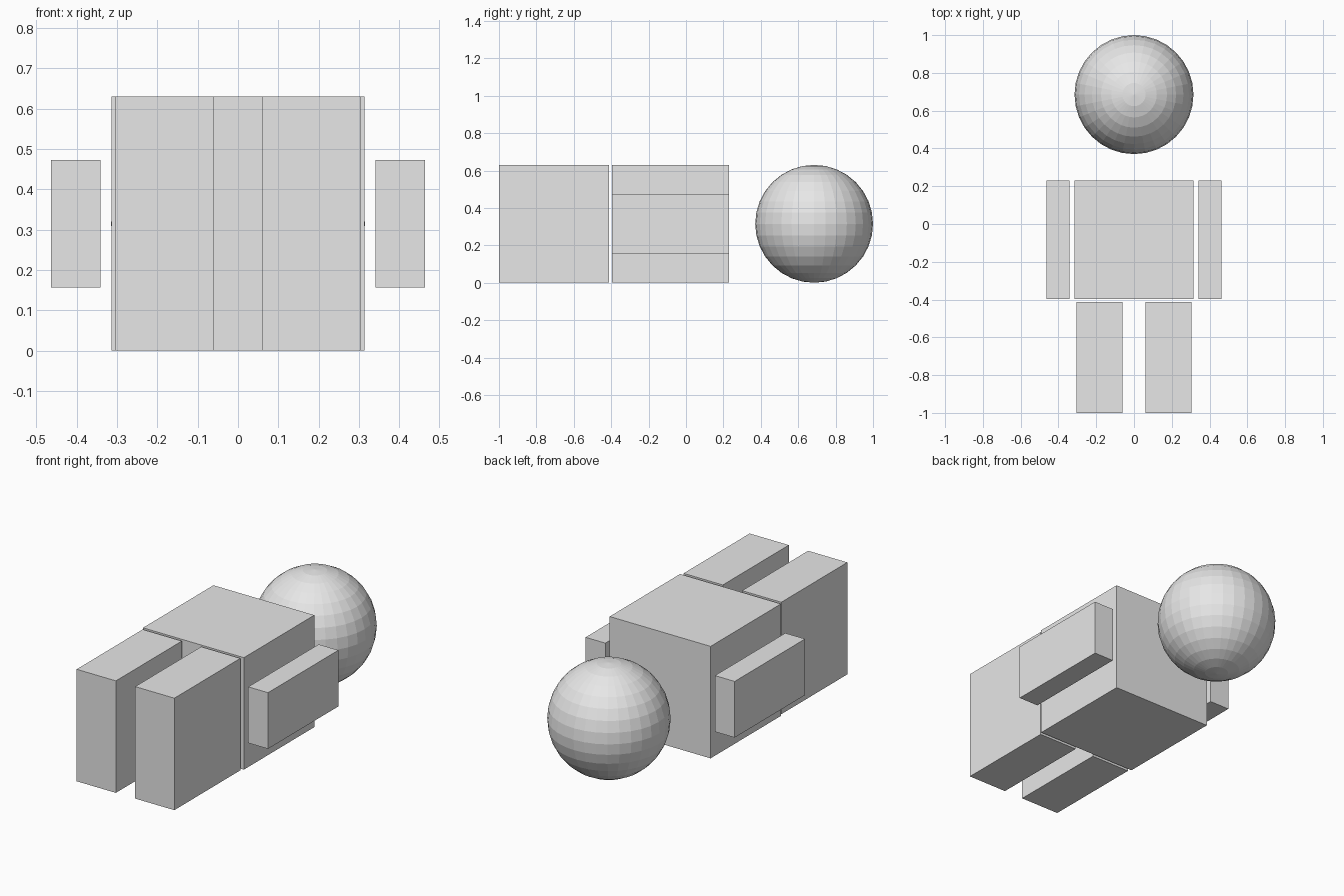
import bpy

old = bpy.data.objects.get("Cube")
if old:
    bpy.data.objects.remove(old, do_unlink=True)

# Single plain grey
grey = bpy.data.materials.new("light_grey")
grey.use_nodes = True
colour = (0.8, 0.8, 0.8, 1)
grey.diffuse_color = colour
grey.node_tree.nodes["Principled BSDF"].inputs["Base Color"].default_value = colour

HEIGHT = 0.63


def block(name, x, y, z):
    """Box spanning the given (low, high) ranges."""
    spans = (x, y, z)
    bpy.ops.mesh.primitive_cube_add(size=1, location=[(a + b) / 2 for a, b in spans])
    part = bpy.context.object
    part.name = name
    part.scale = [b - a for a, b in spans]
    bpy.ops.object.transform_apply(location=False, rotation=False, scale=True)
    part.data.materials.append(grey)


# Torso
block("torso", (-0.314, 0.314), (-0.396, 0.23), (0, HEIGHT))

# Arms and legs, one per side
for side, s in (("left", 1), ("right", -1)):
    block(side + "_arm", sorted((s * 0.341, s * 0.464)), (-0.396, 0.23), (0.157, 0.473))
    block(side + "_leg", sorted((s * 0.06, s * 0.304)), (-1, -0.413), (0, HEIGHT))

# Faceted head
bpy.ops.mesh.primitive_uv_sphere_add(segments=32, ring_count=16, radius=HEIGHT / 2,
                                     location=(0, 1 - HEIGHT / 2, HEIGHT / 2))
head = bpy.context.object
head.name = "head"
head.data.materials.append(grey)
